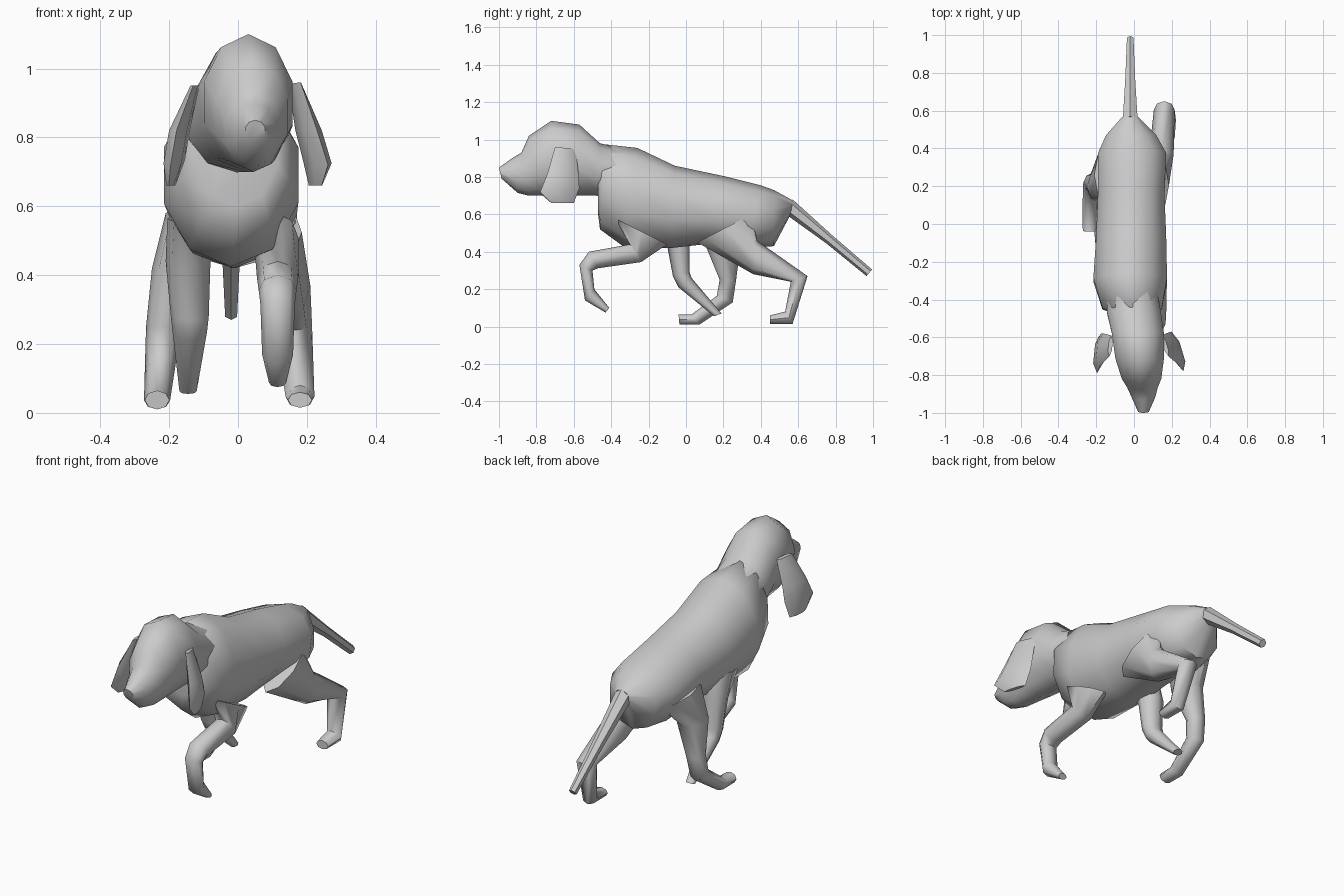
import bpy, bmesh, math

def loft(name, rings, sides=8, egg=0.0, yaw=0.0):
    """Each ring: (y, z) of one silhouette edge, (y, z) of the other, centre x, half width."""
    bm = bmesh.new()
    loops = []
    for ya, za, yb, zb, cx, hw in rings:
        cy, cz, uy, uz = (ya + yb) / 2, (za + zb) / 2, (ya - yb) / 2, (za - zb) / 2
        loop = []
        for i in range(sides):
            a = 2 * math.pi * i / sides
            c, s = math.cos(a), math.sin(a)
            x = cx + hw * s * (1 - egg * c) + yaw * uy * c
            loop.append(bm.verts.new((x, cy + uy * c, cz + uz * c)))
        loops.append(loop)
    for p, q in zip(loops, loops[1:]):
        for i in range(sides):
            j = (i + 1) % sides
            bm.faces.new((p[i], p[j], q[j], q[i]))
    bm.faces.new(loops[0][::-1])
    bm.faces.new(loops[-1])
    bmesh.ops.recalc_face_normals(bm, faces=bm.faces)
    me = bpy.data.meshes.new(name)
    bm.to_mesh(me)
    bm.free()
    ob = bpy.data.objects.new(name, me)
    bpy.context.collection.objects.link(ob)
    bpy.ops.object.select_all(action='DESELECT')
    ob.select_set(True)
    bpy.context.view_layer.objects.active = ob
    bpy.ops.object.shade_smooth_by_angle(angle=math.radians(55))
    return ob

# Torso, chest to rump
loft("body", [
    (-.47, .94, -.47, .60, .0, .12),
    (-.44, .975, -.46, .52, -.01, .165),
    (-.26, .955, -.33, .425, -.02, .205),
    (-.06, .86, -.08, .42, -.015, .195),
    (.20, .805, .10, .44, -.015, .185),
    (.40, .755, .33, .42, -.01, .19),
    (.47, .73, .47, .43, -.015, .14),
    (.57, .675, .56, .60, -.02, .045)], sides=10)

# Head with neck, turned slightly to +x
loft("head", [
    (-1.0, .85, -.985, .79, .05, .03),
    (-.93, .90, -.90, .715, .05, .065),
    (-.88, .93, -.84, .70, .045, .085),
    (-.84, 1.02, -.78, .70, .04, .11),
    (-.72, 1.10, -.70, .70, .03, .135),
    (-.57, 1.08, -.58, .70, .02, .145),
    (-.46, .98, -.48, .70, .0, .15),
    (-.36, .955, -.36, .68, -.01, .14)], sides=10)

# Hanging ears
loft("ear_right", [
    (-.70, .96, -.59, .95, .165, .012),
    (-.74, .82, -.575, .82, .205, .03),
    (-.78, .72, -.57, .74, .23, .03),
    (-.72, .66, -.60, .66, .225, .012)], sides=6, yaw=-.3)
loft("ear_left", [
    (-.70, .95, -.59, .95, -.125, .012),
    (-.75, .82, -.58, .82, -.17, .03),
    (-.79, .72, -.58, .74, -.185, .03),
    (-.72, .66, -.60, .66, -.195, .012)], sides=6, yaw=.1)

# Tail
loft("tail", [
    (.57, .68, .52, .61, -.02, .045),
    (.78, .49, .75, .445, -.02, .03),
    (.995, .305, .965, .27, -.02, .02)], sides=6)

# Legs in mid-stride
legs = {
    "front_leg_right": [
        (-.38, .58, -.10, .44, .11, .065),
        (-.30, .44, -.24, .345, .115, .06),
        (-.52, .40, -.47, .312, .115, .055),
        (-.57, .33, -.50, .30, .115, .05),
        (-.54, .14, -.49, .20, .115, .045),
        (-.43, .075, -.41, .10, .115, .025)],
    "front_leg_left": [
        (-.20, .55, .0, .58, -.14, .065),
        (-.10, .43, .02, .45, -.145, .065),
        (-.07, .27, .02, .29, -.14, .055),
        (-.04, .21, .03, .26, -.14, .05),
        (.15, .055, .19, .07, -.145, .025)],
    "hind_leg_right": [
        (.35, .60, .06, .45, .12, .065),
        (.38, .46, .36, .28, .145, .065),
        (.65, .27, .56, .24, .16, .055),
        (.57, .015, .53, .08, .18, .042),
        (.45, .015, .45, .06, .18, .035)],
    "hind_leg_left": [
        (.10, .60, .42, .56, -.14, .07),
        (.11, .42, .29, .42, -.18, .07),
        (.18, .25, .268, .25, -.215, .052),
        (.165, .165, .25, .13, -.225, .045),
        (.03, .065, .07, .01, -.235, .038),
        (-.04, .065, -.035, .01, -.235, .036)],
}
for leg_name, leg_rings in legs.items():
    loft(leg_name, leg_rings)
